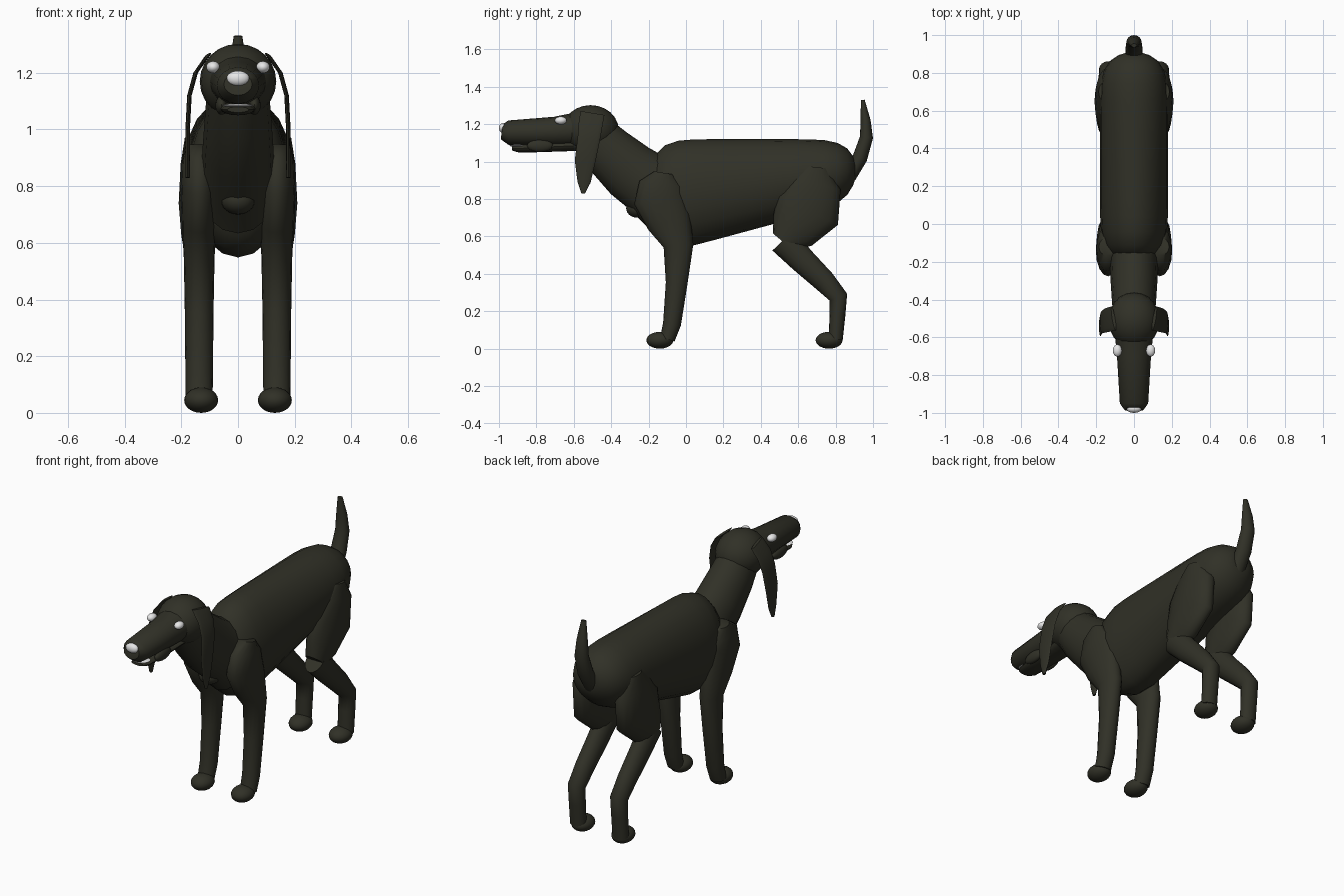
import bpy, bmesh, math
from mathutils import Matrix, Vector

if "Cube" in bpy.data.objects:
    bpy.data.objects.remove(bpy.data.objects["Cube"])


def material(name, colour):
    mat = bpy.data.materials.new(name)
    mat.use_nodes = True
    mat.diffuse_color = colour
    mat.node_tree.nodes["Principled BSDF"].inputs["Base Color"].default_value = colour
    return mat


coat = material("dark_olive_coat", (.03, .03, .02, 1))
white = material("white", (.8, .8, .8, 1))


def finish(name, bm, mat):
    bmesh.ops.recalc_face_normals(bm, faces=bm.faces)
    mesh = bpy.data.meshes.new(name)
    bm.to_mesh(mesh)
    bm.free()
    mesh.materials.append(mat)
    obj = bpy.data.objects.new(name, mesh)
    bpy.context.collection.objects.link(obj)
    bpy.ops.object.select_all(action='DESELECT')
    obj.select_set(True)
    bpy.context.view_layer.objects.active = obj
    bpy.ops.object.shade_smooth_by_angle(angle=math.radians(50))
    return obj


def skin(name, rings, sides=16):
    """Join elliptical rings, each a centre, an up vector and a half width."""
    bm = bmesh.new()
    loops = []
    for centre, up, width in rings:
        across = Vector((width, 0, 0))
        angles = [math.tau * i / sides for i in range(sides)]
        loops.append([bm.verts.new(centre + up * math.cos(a) + across * math.sin(a))
                      for a in angles])
    for low, high in zip(loops, loops[1:]):
        for i in range(sides):
            bm.faces.new((low[i - 1], low[i], high[i], high[i - 1]))
    bm.faces.new(loops[0])
    bm.faces.new(loops[-1])
    return finish(name, bm, coat)


def tube(name, path, base, gain, x=0):
    """Sweep (y, z, radius) points; the half width is base + gain * radius."""
    centres = [Vector((x, y, z)) for y, z, radius in path]
    rings = []
    for i, (y, z, radius) in enumerate(path):
        before = centres[max(i - 1, 0)]
        after = centres[min(i + 1, len(path) - 1)]
        along = (after - before).normalized()
        up = Vector((0, -along.z, along.y)) * radius
        rings.append((centres[i], up, base + gain * radius))
    return skin(name, rings)


def ellipsoid(name, centre, radii, mat=coat):
    bm = bmesh.new()
    bmesh.ops.create_uvsphere(bm, u_segments=20, v_segments=12, radius=1,
                              matrix=Matrix.LocRotScale(centre, None, radii))
    return finish(name, bm, mat)


# Trunk: level back, rising belly, both ends rounded off
def trunk_ring(u):
    y = .35 + .56 * u
    belly = .54 + .27 * max(y, 0)
    back = 1.12
    fullness = math.sqrt(1 - u ** 8)
    up = Vector((0, 0, (back - belly) / 2 * fullness))
    return Vector((0, y, (back + belly) / 2)), up, .18 * fullness


steps = 16
skin("body", [trunk_ring(.99 * math.sin(math.pi * (i / steps - .5)))
              for i in range(steps + 1)], sides=20)

# Neck and breastbone
tube("neck", [(-.5, 1.15, .12), (-.42, 1.06, .14), (-.3, .95, .16),
              (-.2, .88, .17), (-.08, .8, .2)], base=.06, gain=.4)
ellipsoid("breastbone", (0, -.26, .75), (.06, .06, .05))

# Head
ellipsoid("skull", (0, -.51, 1.17), (.135, .15, .132))
tube("muzzle", [(-.5, 1.18, .1), (-.7, 1.16, .08), (-.95, 1.155, .065),
                (-.985, 1.16, .04)], base=.01, gain=1)
tube("lower_jaw", [(-.5, 1.09, .03), (-.8, 1.075, .025), (-.9, 1.07, .02),
                   (-.93, 1.07, .01)], base=.02, gain=1.8)
ellipsoid("teeth", (0, -.9, 1.085), (.054, .045, .006), white)
ellipsoid("nose", (0, -.978, 1.18), (.04, .022, .027), white)

# Tail
tube("tail", [(.87, .92, .04), (.93, 1.02, .04), (.965, 1.13, .035),
              (.96, 1.22, .027), (.945, 1.33, .01)], base=.005, gain=1)

# Side profiles of the limbs and the ear
front_leg = [(-.12, .94, .05), (-.13, .88, .12), (-.14, .8, .14), (-.09, .68, .12),
             (-.04, .55, .08), (-.05, .35, .058), (-.075, .13, .048), (-.1, .05, .04)]
thigh = [(.7, .97, .06), (.69, .88, .14), (.65, .74, .18), (.57, .63, .13),
         (.52, .57, .07)]
shin = [(.52, .58, .08), (.62, .475, .07), (.74, .36, .06), (.815, .275, .05),
        (.81, .18, .042), (.8, .05, .038)]
ear = [(-.5, 1.26, .065), (-.51, 1.2, .064), (-.52, 1.12, .06), (-.54, 1, .055),
       (-.545, .89, .035), (-.55, .83, .01)]

# Paired parts
for label, side in (("left", 1), ("right", -1)):
    for part, path in (("front_leg", front_leg), ("thigh", thigh), ("shin", shin)):
        tube(f"{label}_{part}", path, base=.04, gain=.18, x=side * .137)
    for part, y in (("front_paw", -.14), ("hind_paw", .765)):
        ellipsoid(f"{label}_{part}", (side * .13, y, .045), (.06, .072, .045))
    ellipsoid(f"{label}_eye", (side * .088, -.67, 1.22), (.024, .032, .021), white)
    ellipsoid(f"{label}_jowl", (side * .058, -.78, 1.085), (.022, .07, .033))

    # The ear hangs straight and curls in towards the skull at its top
    flap = tube(f"{label}_ear", ear, base=.008, gain=0, x=side * .178)
    for vertex in flap.data.vertices:
        height = (vertex.co.z - .83) / .43
        vertex.co.x -= side * .07 * height ** 6
